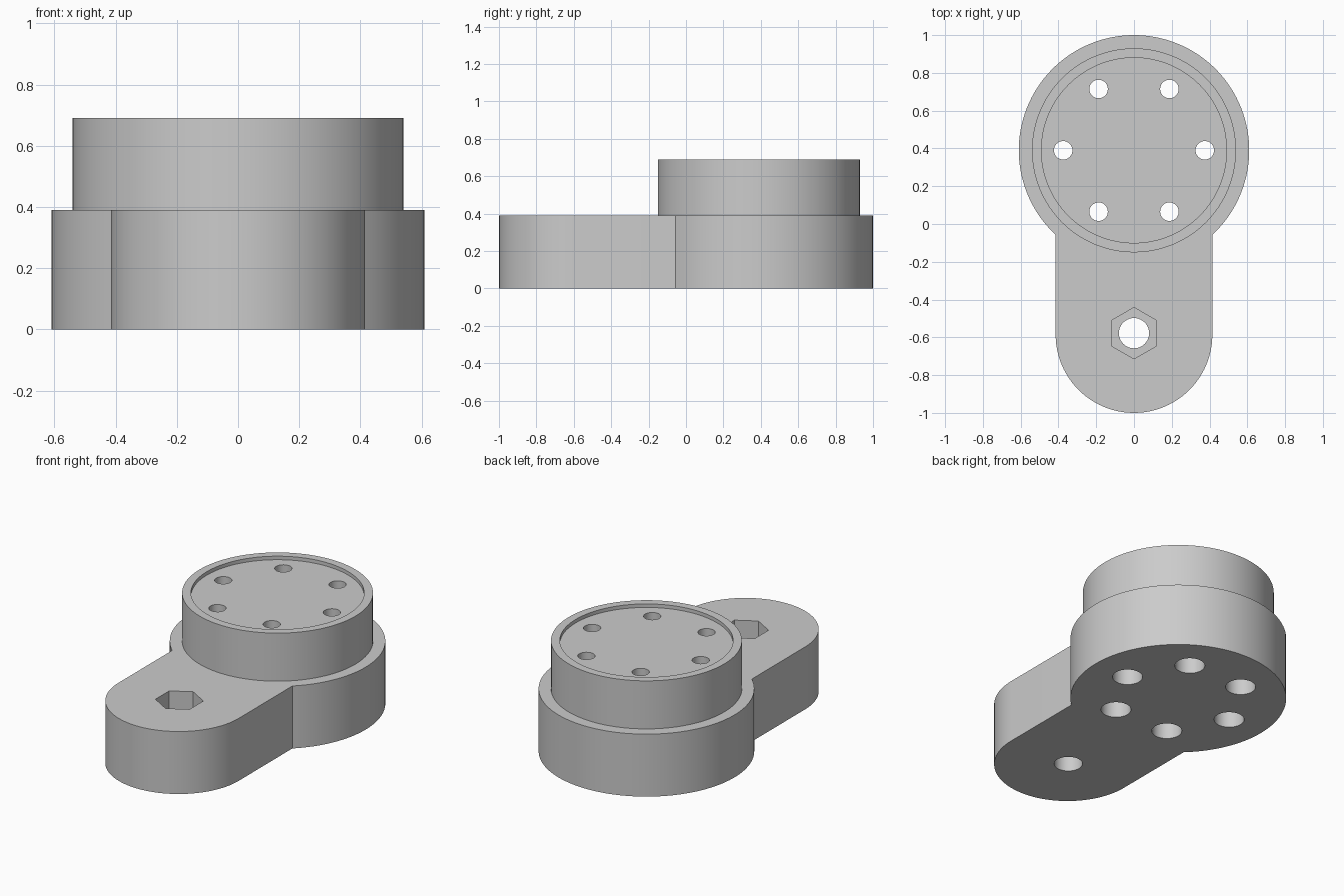
import bpy
import bmesh
from math import pi, sin, cos, acos, radians

if "Cube" in bpy.data.objects:
    bpy.data.objects.remove(bpy.data.objects["Cube"], do_unlink=True)

HUB_Y, HUB_R = 0.39, 0.61
ARM_Y, ARM_R = -0.585, 0.415
BOLT_Y = -0.578
BASE_TOP, BOSS_TOP = 0.39, 0.69

grey = bpy.data.materials.new("plain grey")
grey.use_nodes = True
grey.diffuse_color = (0.6, 0.6, 0.6, 1)
grey.node_tree.nodes["Principled BSDF"].inputs["Base Color"].default_value = (0.6, 0.6, 0.6, 1)


def arc(cx, cy, r, start, end, steps):
    """Points on an arc, both ends included."""
    angles = [start + (end - start) * i / steps for i in range(steps + 1)]
    return [(cx + r * cos(a), cy + r * sin(a)) for a in angles]


def circle(cx, cy, r, sides, turn=0):
    return arc(cx, cy, r, turn, turn + 2 * pi, sides)[:-1]


def prism(name, outline, z0, z1):
    """Extrude a flat outline from z0 up to z1."""
    bm = bmesh.new()
    face = bm.faces.new([bm.verts.new((x, y, z0)) for x, y in outline])
    top = bmesh.ops.extrude_face_region(bm, geom=[face])["geom"]
    moved = [v for v in top if isinstance(v, bmesh.types.BMVert)]
    bmesh.ops.translate(bm, verts=moved, vec=(0, 0, z1 - z0))
    bmesh.ops.recalc_face_normals(bm, faces=bm.faces)
    mesh = bpy.data.meshes.new(name)
    bm.to_mesh(mesh)
    bm.free()
    mesh.materials.append(grey)
    obj = bpy.data.objects.new(name, mesh)
    bpy.context.collection.objects.link(obj)
    return obj


def combine(body, tool, operation):
    """Apply a boolean and discard the tool."""
    tool.hide_render = True
    mod = body.modifiers.new("boolean", 'BOOLEAN')
    mod.operation, mod.solver, mod.object = operation, 'EXACT', tool
    bpy.context.view_layer.objects.active = body
    bpy.ops.object.modifier_apply(modifier=mod.name)
    bpy.data.objects.remove(tool, do_unlink=True)


# Keyhole-shaped base: round hub joined to a round-ended arm
join = acos(ARM_R / HUB_R)
outline = arc(0, HUB_Y, HUB_R, -join, pi + join, 96)
outline += arc(0, ARM_Y, ARM_R, pi, 2 * pi, 48)
body = prism("crank_arm", outline, 0, BASE_TOP)

# Raised boss with a shallow recess in its top
combine(body, prism("boss", circle(0, HUB_Y, 0.54, 128), 0.2, BOSS_TOP), 'UNION')
combine(body, prism("recess", circle(0, HUB_Y, 0.49, 128), BOSS_TOP - 0.022, 0.8), 'DIFFERENCE')

# Six screw holes, counterbored from below
for x, y in circle(0, HUB_Y, 0.375, 6):
    combine(body, prism("screw_hole", circle(x, y, 0.049, 32), -0.1, 0.8), 'DIFFERENCE')
    combine(body, prism("counterbore", circle(x, y, 0.085, 40), -0.1, 0.5), 'DIFFERENCE')

# Bolt hole with a hexagonal nut pocket on top
combine(body, prism("bolt_hole", circle(0, BOLT_Y, 0.08, 40), -0.1, 0.5), 'DIFFERENCE')
combine(body, prism("nut_pocket", circle(0, BOLT_Y, 0.136, 6, pi / 2), 0.2, 0.5), 'DIFFERENCE')

# Smooth curved walls, crisp edges
bpy.ops.object.select_all(action='DESELECT')
body.select_set(True)
bpy.context.view_layer.objects.active = body
bpy.ops.object.shade_smooth_by_angle(angle=radians(30))
